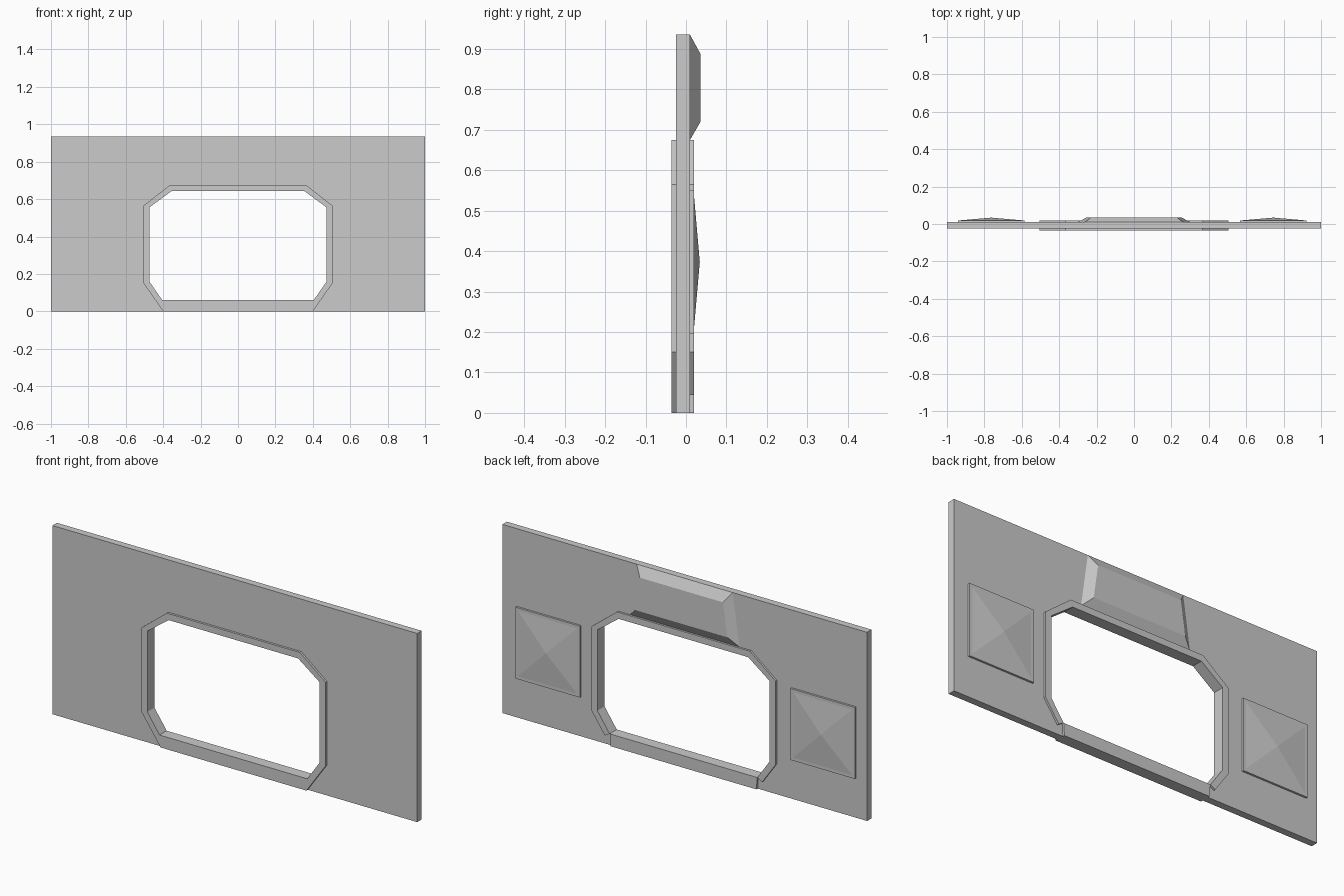
import bpy, bmesh

if "Cube" in bpy.data.objects:
    bpy.data.objects.remove(bpy.data.objects["Cube"])


def loft(name, rings, closed=False, caps=(True, True), skip=()):
    """Join matching rings of points with flat side faces."""
    bm = bmesh.new()
    loops = [[bm.verts.new(p) for p in r] for r in rings]
    n = len(rings[0])
    pairs = list(zip(loops, loops[1:]))
    if closed:
        pairs.append((loops[-1], loops[0]))
    for a, b in pairs:
        for i in range(n):
            if i not in skip:
                j = (i + 1) % n
                bm.faces.new((a[i], a[j], b[j], b[i]))
    if not closed:
        if caps[0]:
            bm.faces.new(loops[0])
        if caps[1]:
            bm.faces.new(loops[-1])
    bmesh.ops.recalc_face_normals(bm, faces=bm.faces)
    me = bpy.data.meshes.new(name)
    bm.to_mesh(me)
    bm.free()
    ob = bpy.data.objects.new(name, me)
    bpy.context.collection.objects.link(ob)
    return ob


def at(outline, y):
    return [(x, y, z) for x, z in outline]


def mirrored(half):
    return half + [(-x, z) for x, z in reversed(half)]


def rect(cx, cz, hx, hz):
    return [(cx - hx, cz - hz), (cx + hx, cz - hz), (cx + hx, cz + hz), (cx - hx, cz + hz)]


H = 0.935
FRONT, BACK = -0.025, 0.01
outer = mirrored([(0.40, 0.0), (0.505, 0.15), (0.505, 0.565), (0.365, 0.675)])
inner = mirrored([(0.405, 0.06), (0.472, 0.157), (0.472, 0.557), (0.355, 0.643)])

# Wall panel, open where the window frame sits
wall = [(-1, 0), (-1, H), (1, H), (1, 0)] + outer
loft("wall_panel", [at(wall, FRONT), at(wall, BACK)], skip=range(4, 11))

# Window frame around the opening
frame = loft("window_frame", [at(outer, -0.036), at(outer, 0.02),
                              at(inner, 0.02), at(inner, -0.036)], closed=True)

# Small notches at the lower back corners of the frame
for s in (-1, 1):
    tri = [(s * 0.404, 0.0605), (s * 0.46, 0.027), (s * 0.399, -0.02)]
    cutter = loft("notch_cutter", [at(tri, BACK), at(tri, 0.05)])
    cutter.hide_render = True
    mod = frame.modifiers.new("notch", 'BOOLEAN')
    mod.operation = 'DIFFERENCE'
    mod.solver = 'EXACT'
    mod.object = cutter
    bpy.context.view_layer.objects.active = frame
    bpy.ops.object.modifier_apply(modifier=mod.name)
    bpy.data.objects.remove(cutter)

# Bevelled block above the opening on the back
base = [(-0.30, 0.675), (0.30, 0.675), (0.263, H), (-0.263, H)]
face = [(-0.252, 0.72), (0.252, 0.72), (0.228, 0.887), (-0.228, 0.887)]
loft("header_block", [at(base, BACK), at(face, 0.036)], caps=(False, True))

# Square pads with a shallow pyramid on the back
for side, cx in (("left", -0.763), ("right", 0.745)):
    cz = 0.373
    pad = rect(cx, cz, 0.177, 0.177)
    ledge = rect(cx, cz, 0.162, 0.162)
    tip = rect(cx, cz, 0.001, 0.001)
    loft(side + "_pyramid_pad", [at(pad, BACK), at(pad, 0.02), at(ledge, 0.02),
                                 at(tip, 0.034)], caps=(False, True))
